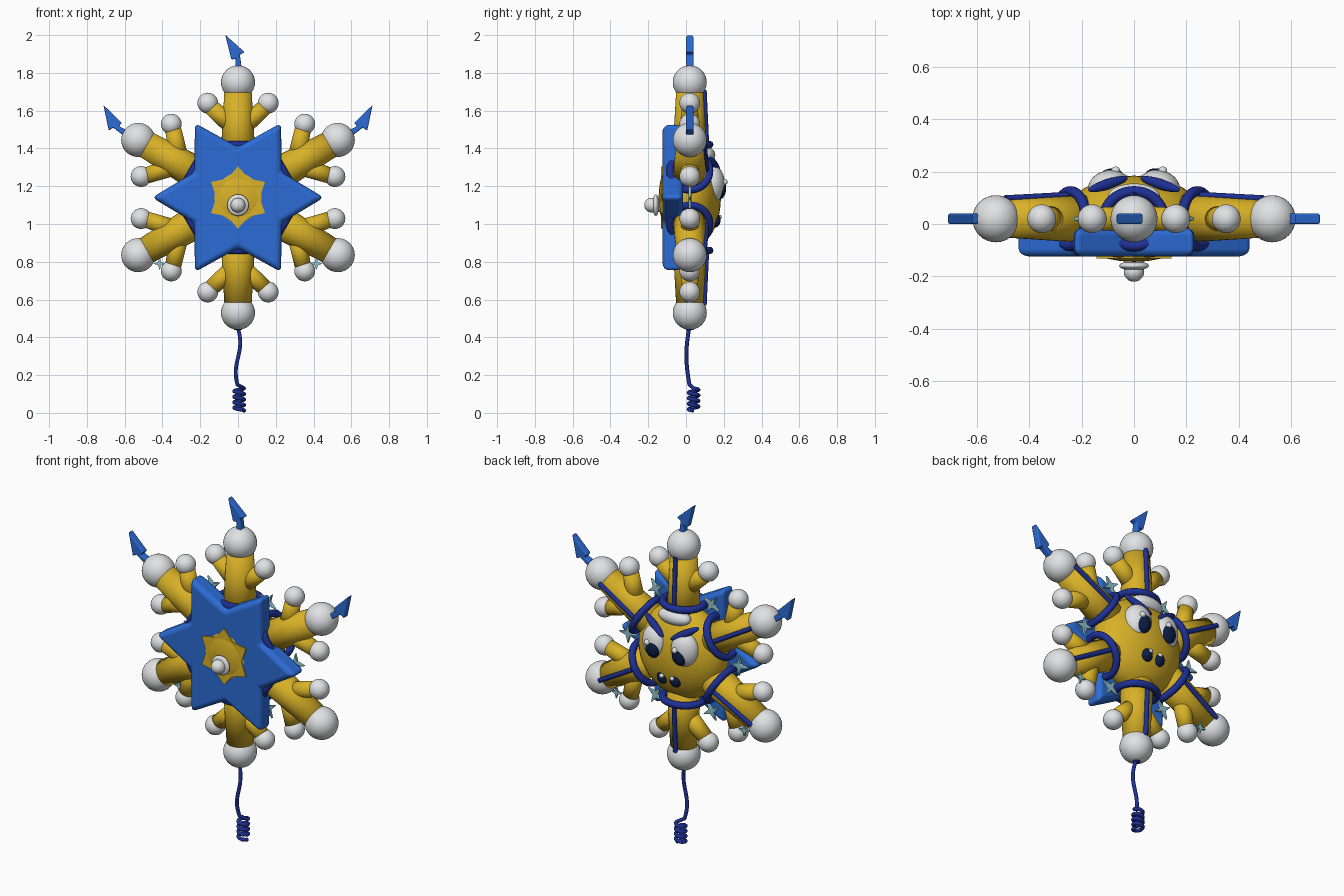
import bpy, bmesh
from math import sin, cos, pi, radians
from mathutils import Vector, Matrix

if "Cube" in bpy.data.objects:
    bpy.data.objects.remove(bpy.data.objects["Cube"])

CENTRE = Vector((0, 0.02, 1.14))
ARMS = [30, 90, 150, 210, 270, 330]


def material(name, rgb):
    m = bpy.data.materials.new(name)
    m.use_nodes = True
    m.diffuse_color = (*rgb, 1)
    m.node_tree.nodes["Principled BSDF"].inputs["Base Color"].default_value = (*rgb, 1)
    return m


GOLD = material("gold", (0.69, 0.44, 0.02))
WHITE = material("soft white", (0.75, 0.76, 0.77))
BLUE = material("bright blue", (0.025, 0.15, 0.67))
DARK = material("deep blue", (0.013, 0.03, 0.3))
NAVY = material("navy", (0.004, 0.012, 0.06))
TEAL = material("pale teal", (0.28, 0.56, 0.62))


def polar(angle, r, side=0.0, depth=0.0):
    """Point in the upright plane: distance out, sideways offset, depth."""
    a = radians(angle)
    return CENTRE + Vector((r * cos(a) - side * sin(a), depth, r * sin(a) + side * cos(a)))


def finish(name, bm, mat, smooth=True):
    bmesh.ops.recalc_face_normals(bm, faces=bm.faces)
    for f in bm.faces:
        f.smooth = smooth
    me = bpy.data.meshes.new(name)
    bm.to_mesh(me)
    bm.free()
    me.materials.append(mat)
    ob = bpy.data.objects.new(name, me)
    bpy.context.collection.objects.link(ob)
    return ob


def ball(name, loc, size, mat, turn=None):
    bm = bmesh.new()
    bmesh.ops.create_uvsphere(bm, u_segments=32, v_segments=20, radius=1)
    size = size if isinstance(size, tuple) else (size,) * 3
    m = Matrix.Translation(loc) @ (turn or Matrix()) @ Matrix.Diagonal((*size, 1))
    bmesh.ops.transform(bm, matrix=m, verts=bm.verts)
    return finish(name, bm, mat)


def rod(name, a, b, r1, r2, mat):
    bm = bmesh.new()
    d = b - a
    m = Matrix.Translation((a + b) / 2) @ d.to_track_quat("Z", "Y").to_matrix().to_4x4()
    bmesh.ops.create_cone(bm, cap_ends=True, segments=32, radius1=r1, radius2=r2,
                          depth=d.length, matrix=m)
    return finish(name, bm, mat)


def tube(name, pts, r, mat, closed=False):
    cu = bpy.data.curves.new(name, "CURVE")
    cu.dimensions = "3D"
    cu.bevel_depth = r
    cu.bevel_resolution = 3
    cu.use_fill_caps = True
    sp = cu.splines.new("POLY")
    sp.points.add(len(pts) - 1)
    for p, q in zip(sp.points, pts):
        p.co = (*q, 1)
    sp.use_cyclic_u = closed
    sp.use_smooth = True
    cu.materials.append(mat)
    ob = bpy.data.objects.new(name, cu)
    bpy.context.collection.objects.link(ob)
    return ob


def plate(name, pts, thick, mat, bevel=0.0):
    """Outline of points pushed back along y, with optional rounded edges."""
    bm = bmesh.new()
    face = bm.faces.new([bm.verts.new(p) for p in pts])
    new = bmesh.ops.extrude_face_region(bm, geom=[face])["geom"]
    bmesh.ops.translate(bm, vec=(0, thick, 0),
                        verts=[v for v in new if isinstance(v, bmesh.types.BMVert)])
    ob = finish(name, bm, mat, bevel > 0)
    if bevel:
        mod = ob.modifiers.new("round", "BEVEL")
        mod.width = bevel
        mod.segments = 4
        mod.harden_normals = True
    return ob


def star(n, outer, inner, depth, start=0.0):
    return [polar(start + 180 * i / n, inner if i % 2 else outer, 0, depth)
            for i in range(2 * n)]


# Central body, star shield, centre badge and knob
ball("body", CENTRE, (0.27, 0.165, 0.27), GOLD)
plate("star_shield", star(6, 0.455, 0.268, -0.145), 0.11, BLUE, 0.03)
plate("badge", star(6, 0.165, 0.115, -0.152, 30), 0.009, GOLD)
knob = Vector((0, 0, 1.1))
ball("knob_collar", knob + Vector((0, -0.16, 0)), (0.057, 0.018, 0.057), WHITE)
rod("knob_stem", knob + Vector((0, -0.1, 0)), knob + Vector((0, -0.185, 0)), 0.04, 0.035, WHITE)
ball("knob_tip", knob + Vector((0, -0.182, 0)), 0.039, WHITE)

# Six arms with branches, collars, stripes and sparkles between them
for a in ARMS:
    rod("arm", polar(a, 0.15), polar(a, 0.6), 0.096, 0.07, GOLD)
    ball("arm_tip", polar(a, 0.61), 0.09, WHITE)
    for s in (-1, 1):
        rod("branch", polar(a, 0.37, 0.02 * s), polar(a, 0.49, 0.155 * s), 0.05, 0.042, GOLD)
        ball("branch_tip", polar(a, 0.5, 0.16 * s), 0.055, WHITE)
    ring = [polar(a, 0.28, 0.115 * cos(i * pi / 20), 0.105 * sin(i * pi / 20))
            for i in range(40)]
    tube("arm_collar", ring, 0.02, DARK, True)
    tube("arm_stripe", [polar(a, 0.29, 0, 0.09), polar(a, 0.57, 0, 0.077)], 0.013, DARK)

    c = polar(a + 30, 0.36)
    pts = [c + p - CENTRE for p in star(4, 0.06, 0.019, -0.008, a + 30)]
    plate("sparkle", pts, 0.016, TEAL, 0.004)
for s in (-1, 1):
    c = Vector((0.415 * s, 0.05, 0.79))
    plate("small_sparkle", [c + p - CENTRE for p in star(4, 0.035, 0.012, -0.006)], 0.012, TEAL)

# Lightning bolts on the three upper tips
BOLT = [(0.68, -0.02), (0.69, 0.014), (0.735, 0.012), (0.73, 0.035),
        (0.862, 0.068), (0.77, -0.035), (0.757, -0.01)]
for a, s in ((30, 1), (90, 1), (150, -1)):
    plate("bolt", [polar(a, r, side * s, -0.02) for r, side in BOLT], 0.04, BLUE, 0.007)

# Face on the back side
ball("forehead_snow", (0, 0.105, 1.365), (0.1, 0.05, 0.045), WHITE)
for s in (-1, 1):
    tilt = Matrix.Rotation(-0.25 * s, 4, "Z")
    ball("eye", (0.098 * s, 0.147, 1.212), (0.078, 0.058, 0.095), WHITE, tilt)
    ball("pupil", (0.09 * s, 0.176, 1.19), (0.05, 0.036, 0.06), NAVY, tilt)
    ball("eye_glint", (0.09 * s + 0.02, 0.203, 1.222), 0.017, WHITE)
    inner, outer = Vector((0.03 * s, 0.175, 1.268)), Vector((0.17 * s, 0.13, 1.35))
    turn = (outer - inner).to_track_quat("Z", "Y").to_matrix().to_4x4()
    ball("eyebrow", (inner + outer) / 2, (0.02, 0.02, 0.09), DARK, turn)
    ball("mouth_half", (0.042 * s, 0.155, 1.02), (0.034, 0.028, 0.038), NAVY)
    ball("tooth", (0.034 * s, 0.177, 1.037), (0.013, 0.012, 0.012), WHITE)

# Wavy tail ending in a coil
tail = [Vector((0.012 * sin((0.45 - z) * 20), 0.02 - 0.018 * sin((0.47 - z) * 9.5), z))
        for z in [0.47 - 0.02 * i for i in range(17)]]
tail += [Vector((0.006 + 0.026 * cos(t), 0.04 + 0.026 * sin(t), 0.13 - 0.118 * t / (8 * pi)))
         for t in [i * pi / 8 for i in range(65)]]
tube("tail", tail, 0.0105, DARK)
rod("tail_socket", Vector((0, 0.02, 0.47)), Vector((0, 0.02, 0.44)), 0.04, 0.02, DARK)
